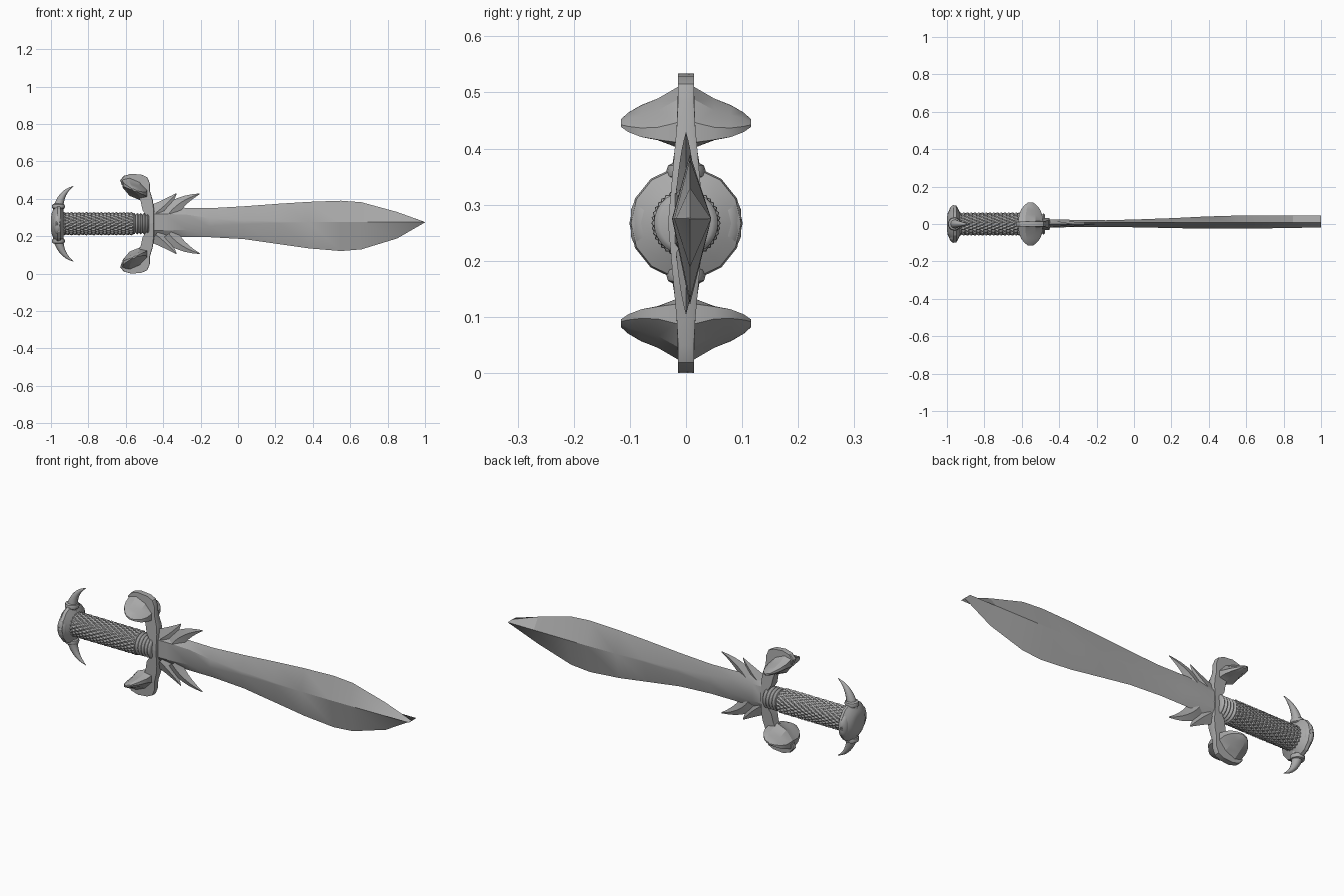
import bpy, bmesh, math
from mathutils import Vector

cube = bpy.data.objects.get("Cube")
if cube:
    bpy.data.objects.remove(cube)

steel = bpy.data.materials.new("grey_steel")
steel.use_nodes = True
GREY = (0.4, 0.4, 0.4, 1)
steel.diffuse_color = GREY
steel.node_tree.nodes["Principled BSDF"].inputs["Base Color"].default_value = GREY

MID = 0.267  # height of the grip axis


def finish(name, bm, angle):
    bmesh.ops.remove_doubles(bm, verts=bm.verts, dist=1e-5)
    bmesh.ops.recalc_face_normals(bm, faces=bm.faces)
    mesh = bpy.data.meshes.new(name)
    bm.to_mesh(mesh)
    bm.free()
    mesh.materials.append(steel)
    obj = bpy.data.objects.new(name, mesh)
    bpy.context.collection.objects.link(obj)
    bpy.ops.object.select_all(action="DESELECT")
    obj.select_set(True)
    bpy.context.view_layer.objects.active = obj
    bpy.ops.object.shade_smooth_by_angle(angle=math.radians(angle))
    return obj


def loft(name, rings, angle=35):
    """Skin a row of closed rings and cap both ends."""
    bm = bmesh.new()
    rows = [[bm.verts.new(p) for p in ring] for ring in rings]
    n = len(rows[0])
    for a, b in zip(rows, rows[1:]):
        for i in range(n):
            j = (i + 1) % n
            bm.faces.new((a[i], a[j], b[j], b[i]))
    bm.faces.new(rows[0])
    bm.faces.new(rows[-1])
    return finish(name, bm, angle)


def lathe(name, profile, sides, angle=35, bump=None):
    """Revolve (x, radius) pairs round the grip axis."""
    rings = []
    for k, (x, r) in enumerate(profile):
        ring = []
        for i in range(sides):
            t = math.tau * i / sides
            q = r + (bump(k, i) if bump else 0)
            ring.append((x, q * math.cos(t), MID + q * math.sin(t)))
        rings.append(ring)
    return loft(name, rings, angle)


def horn(name, start, bend, tip, width, thick, sides=8, steps=8, angle=40):
    """Tapered curved spike lying in the XZ plane."""
    a, b, c = (Vector((p[0], 0, p[1])) for p in (start, bend, tip))
    rings = []
    for k in range(steps + 1):
        t = k / steps
        mid = a * (1 - t) ** 2 + b * 2 * t * (1 - t) + c * t * t
        tan = ((b - a) * (1 - t) + (c - b) * t).normalized()
        side = Vector((tan.z, 0, -tan.x))
        f = max(1 - t, 0.02) ** 0.8
        rings.append([mid + side * width * f * math.cos(u) + Vector((0, thick * f * math.sin(u), 0))
                      for u in (math.tau * i / sides for i in range(sides))])
    return loft(name, rings, angle)


def flip(points, s):
    return [(x, MID + s * (z - MID)) for x, z in points]


# Blade: x, top z, bottom z, front y, back y, half height of the flat
stations = [
    (-0.48, 0.345, 0.20, -0.020, 0.025, 0.045),
    (-0.40, 0.355, 0.195, -0.018, 0.024, 0.045),
    (-0.27, 0.352, 0.195, -0.015, 0.021, 0.040),
    (-0.15, 0.350, 0.195, -0.015, 0.020, 0.022),
    (0.03, 0.360, 0.185, -0.018, 0.025, 0.010),
    (0.22, 0.374, 0.158, -0.022, 0.032, 0.004),
    (0.38, 0.384, 0.135, -0.025, 0.040, 0.0),
    (0.55, 0.390, 0.121, -0.025, 0.045, 0.0),
    (0.66, 0.382, 0.130, -0.024, 0.045, 0.0),
    (0.85, 0.330, 0.188, -0.021, 0.045, 0.0),
    (1.00, 0.276, 0.274, -0.018, 0.045, 0.0),
]
rings = []
for x, top, low, front, back, h in stations:
    m = 0.275
    edge = 0.007
    rings.append([(x, edge, top), (x, front, m + h), (x, front, m - h),
                  (x, edge, low), (x, back, m - h), (x, back, m + h)])
loft("blade", rings, 25)

# Barbs on the blade root
for s, side in ((1, "upper"), (-1, "lower")):
    for label, pts in (("short", [(-0.44, 0.325), (-0.38, 0.37), (-0.33, 0.428)]),
                       ("long", [(-0.37, 0.320), (-0.32, 0.39), (-0.205, 0.427)])):
        horn(f"{side}_{label}_barb", *flip(pts, s), 0.05, 0.018, sides=4, steps=6, angle=25)

# Guard arms: flat curled bars, mirrored about the grip axis
outline = [(-0.45, MID), (-0.45, 0.35), (-0.455, 0.39), (-0.47, 0.44), (-0.472, 0.485),
           (-0.485, 0.515), (-0.515, 0.529), (-0.57, 0.534), (-0.61, 0.523), (-0.63, 0.50),
           (-0.622, 0.475), (-0.575, 0.45), (-0.535, 0.42), (-0.52, 0.385), (-0.51, 0.34),
           (-0.49, 0.31), (-0.49, MID)]
for s, side in ((1, "upper"), (-1, "lower")):
    pts = flip(outline, s)
    cx = sum(p[0] for p in pts) / len(pts)
    rings = []
    for y, f in ((-1, 0.96), (-0.7, 1), (0.7, 1), (1, 0.96)):
        ring = []
        for x, z in pts:
            near = max(0, 1 - abs(z - MID) / 0.2)
            half = 0.014 + 0.018 * near
            ring.append((cx + (x - cx) * f, y * half, z))
        rings.append(ring)
    loft(f"{side}_guard_arm", rings, 30)

    # Side bosses: tilted ovals narrowing to a blunt point at front and back
    for d, face in ((-1, "front"), (1, "back")):
        rings = []
        for y, long, short in ((0, 0.076, 0.056), (0.018, 0.076, 0.045), (0.05, 0.072, 0.029),
                               (0.08, 0.058, 0.021), (0.103, 0.035, 0.013), (0.116, 0.014, 0.005)):
            ring = []
            for i in range(8):
                t = math.tau * (i + 0.5) / 8
                u, v = long * math.cos(t), short * math.sin(t)
                z = 0.457 - 0.38 * u + v - 0.1 * y
                ring.append((-0.553 + 0.93 * u, d * y, MID + s * (z - MID)))
            rings.append(ring)
        loft(f"{side}_{face}_guard_boss", rings, 20)

# Grip: woven wrap made of rippled, staggered beads
ROWS = 76


def weave(k, i):
    row = (k // 4) % 2
    return 0.003 * math.cos(math.tau * (i / 4 + row / 2))


wrap = [(-0.94 + 0.38 * k / ROWS, 0.055 + 0.004 * math.sin(math.pi * (k % 4) / 4))
        for k in range(ROWS + 1)]
lathe("grip_wrap", wrap, 80, 40, weave)

# Collar of stacked rings between grip and guard
collar = []
for n in range(5):
    x = -0.565 + 0.018 * n
    collar += [(x + 0.018 * t, 0.047 + 0.010 * math.sin(math.pi * t)) for t in (0, 0.2, 0.5, 0.8)]
collar.append((-0.475, 0.047))
lathe("grip_collar", collar, 28, 40)

# Pommel: faceted lens with a rounded cap
lathe("pommel", [(-1.0, 0.035), (-0.995, 0.062), (-0.978, 0.088), (-0.965, 0.101),
                 (-0.95, 0.098), (-0.937, 0.075), (-0.928, 0.056)], 14, 25)

# Oval studs on the front and back of the pommel
for d, face in ((-1, "front"), (1, "back")):
    rings = [[(-0.963 + 0.025 * f * math.cos(t), d * y, MID + 0.06 * f * math.sin(t))
              for t in (math.tau * i / 16 for i in range(16))]
             for y, f in ((0.05, 1), (0.075, 1), (0.088, 0.8), (0.098, 0.4))]
    loft(f"{face}_pommel_stud", rings, 35)

# Pommel horns with a ring at each root
for s, side in ((1, "upper"), (-1, "lower")):
    horn(f"{side}_pommel_horn", *flip([(-0.962, 0.335), (-0.955, 0.43), (-0.88, 0.468)], s),
         0.029, 0.029, sides=12, steps=12)
    rings = []
    for z, r in ((0.345, 0.026), (0.35, 0.033), (0.36, 0.035), (0.37, 0.032), (0.374, 0.024)):
        rings.append([(-0.96 + r * math.cos(t), r * math.sin(t), MID + s * (z - MID))
                      for t in (math.tau * i / 16 for i in range(16))])
    loft(f"{side}_horn_ring", rings, 40)
